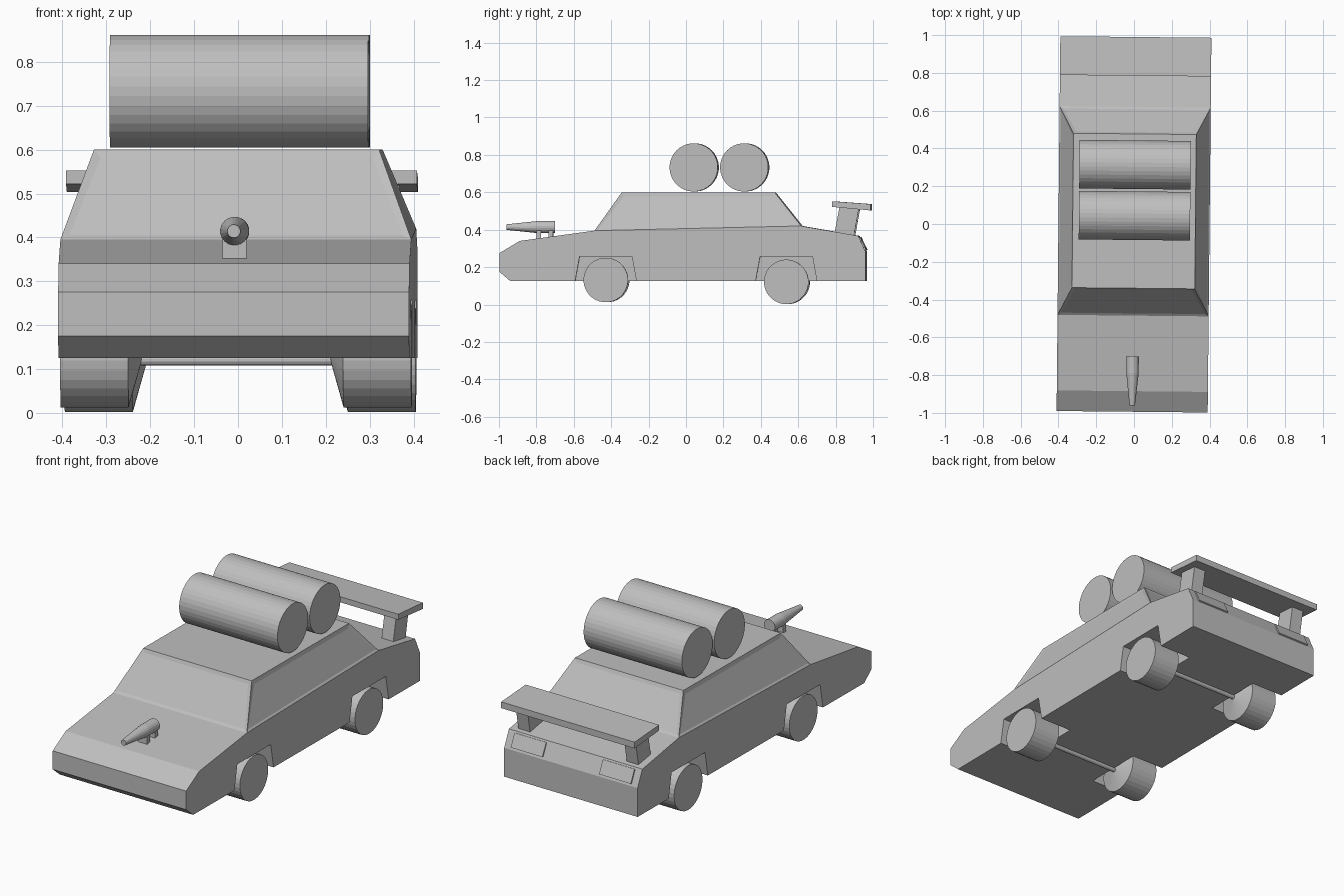
import bpy
import bmesh
import math
from mathutils import Matrix, Vector

cube = bpy.data.objects.get("Cube")
if cube:
    bpy.data.objects.remove(cube, do_unlink=True)

GREY = (0.52, 0.52, 0.52, 1)
grey = bpy.data.materials.new("plain grey")
grey.use_nodes = True
grey.diffuse_color = GREY
grey.node_tree.nodes["Principled BSDF"].inputs["Base Color"].default_value = GREY

YAW = Matrix.Rotation(-0.01, 4, 'Z')  # whole car is turned very slightly


def finish(name, bm):
    bmesh.ops.recalc_face_normals(bm, faces=bm.faces)
    mesh = bpy.data.meshes.new(name)
    bm.to_mesh(mesh)
    bm.free()
    mesh.materials.append(grey)
    obj = bpy.data.objects.new(name, mesh)
    bpy.context.collection.objects.link(obj)
    obj.matrix_world = YAW
    return obj


def loft(name, rings, window_inset=0):
    """Join matching point rings and cap both ends."""
    bm = bmesh.new()
    loops = [[bm.verts.new(p) for p in ring] for ring in rings]
    n = len(loops[0])
    sides = []
    for a, b in zip(loops, loops[1:]):
        sides += [bm.faces.new((a[i], a[(i + 1) % n], b[(i + 1) % n], b[i]))
                  for i in range(n)]
    bm.faces.new(loops[0])
    bm.faces.new(loops[-1])
    if window_inset:
        bmesh.ops.recalc_face_normals(bm, faces=bm.faces)
        bmesh.ops.inset_individual(bm, faces=sides, thickness=window_inset,
                                   depth=-0.004)
    return finish(name, bm)


def prism(name, profile, x0, x1):
    """Extrude a (y, z) profile across x."""
    return loft(name, [[(x, y, z) for y, z in profile] for x in (x0, x1)])


def turned(name, profile, centre, axis, sides=32):
    """Lathe (distance, radius) pairs around the x or y axis."""
    rings = []
    for d, r in profile:
        ring = []
        for i in range(sides):
            a = math.tau * (i + 0.5) / sides
            u, v = r * math.cos(a), r * math.sin(a)
            ring.append(Vector(centre) + Vector((d, u, v) if axis == 'X' else (u, d, v)))
        rings.append(ring)
    return loft(name, rings)


# Wedge body with wheel arches cut from the flanks
body = prism("body", [(-0.994, 0.175), (-0.994, 0.275), (-0.885, 0.34),
                      (-0.485, 0.395), (0.62, 0.42), (0.925, 0.367),
                      (0.965, 0.28), (0.965, 0.125), (-0.935, 0.125)], -0.4, 0.4)
WHEELS = {"front": (-0.425, 0.131), "rear": (0.54, 0.121)}
SIDES = {"left": 1, "right": -1}
for end, (y, z) in WHEELS.items():
    for side, s in SIDES.items():
        arch = prism(f"{end}_{side}_arch_cutter",
                     [(y - 0.17, 0.09), (y - 0.14, 0.257),
                      (y + 0.14, 0.257), (y + 0.17, 0.09)], s * 0.21, s * 0.5)
        arch.hide_render = True
        arch.hide_viewport = True
        cut = body.modifiers.new(arch.name, 'BOOLEAN')
        cut.operation = 'DIFFERENCE'
        cut.solver = 'EXACT'
        cut.object = arch
        # Wheel with a shallow cone on its inner side
        turned(f"{end}_{side}_wheel",
               [(s * 0.4, 0.119), (s * 0.245, 0.119), (s * 0.215, 0.012)],
               (0, y, z), 'X')
    turned(f"{end}_axle", [(-0.22, 0.012), (0.22, 0.012)], (0, y, 0.12), 'X', 12)

# Cabin with recessed windows
base = [(-0.4, -0.485, 0.395), (0.4, -0.485, 0.395), (0.4, 0.62, 0.42), (-0.4, 0.62, 0.42)]
roof = [(-0.325, -0.34, 0.6), (0.325, -0.34, 0.6), (0.325, 0.477, 0.6), (-0.325, 0.477, 0.6)]
loft("cabin", [base, roof], window_inset=0.025)

# Rear wing on two leaning struts
prism("rear_wing", [(0.785, 0.522), (0.785, 0.552), (0.99, 0.537), (0.99, 0.503)], -0.4, 0.4)
for side, s in SIDES.items():
    prism(f"{side}_wing_strut", [(0.795, 0.37), (0.825, 0.525), (0.928, 0.515), (0.9, 0.36)],
          s * 0.29, s * 0.36)
    # Tail light plate on the sloping rear panel
    prism(f"{side}_tail_light", [(0.928, 0.357), (0.935, 0.36), (0.967, 0.293), (0.959, 0.289)],
          s * 0.17, s * 0.36)

# Roof barrels lying across the car
for end, y in (("front", 0.044), ("rear", 0.314)):
    turned(f"{end}_roof_barrel", [(-0.292, 0.129), (0.297, 0.129)], (0, y, 0.733), 'X', 36)

# Hood nozzle on two feet
turned("hood_nozzle", [(-0.96, 0.015), (-0.79, 0.033), (-0.7, 0.033)], (0, 0, 0.414), 'Y', 20)
for end, y in (("front", -0.8), ("rear", -0.735)):
    prism(f"{end}_nozzle_foot", [(y, 0.345), (y, 0.4), (y + 0.025, 0.4), (y + 0.025, 0.345)],
          -0.027, 0.027)
